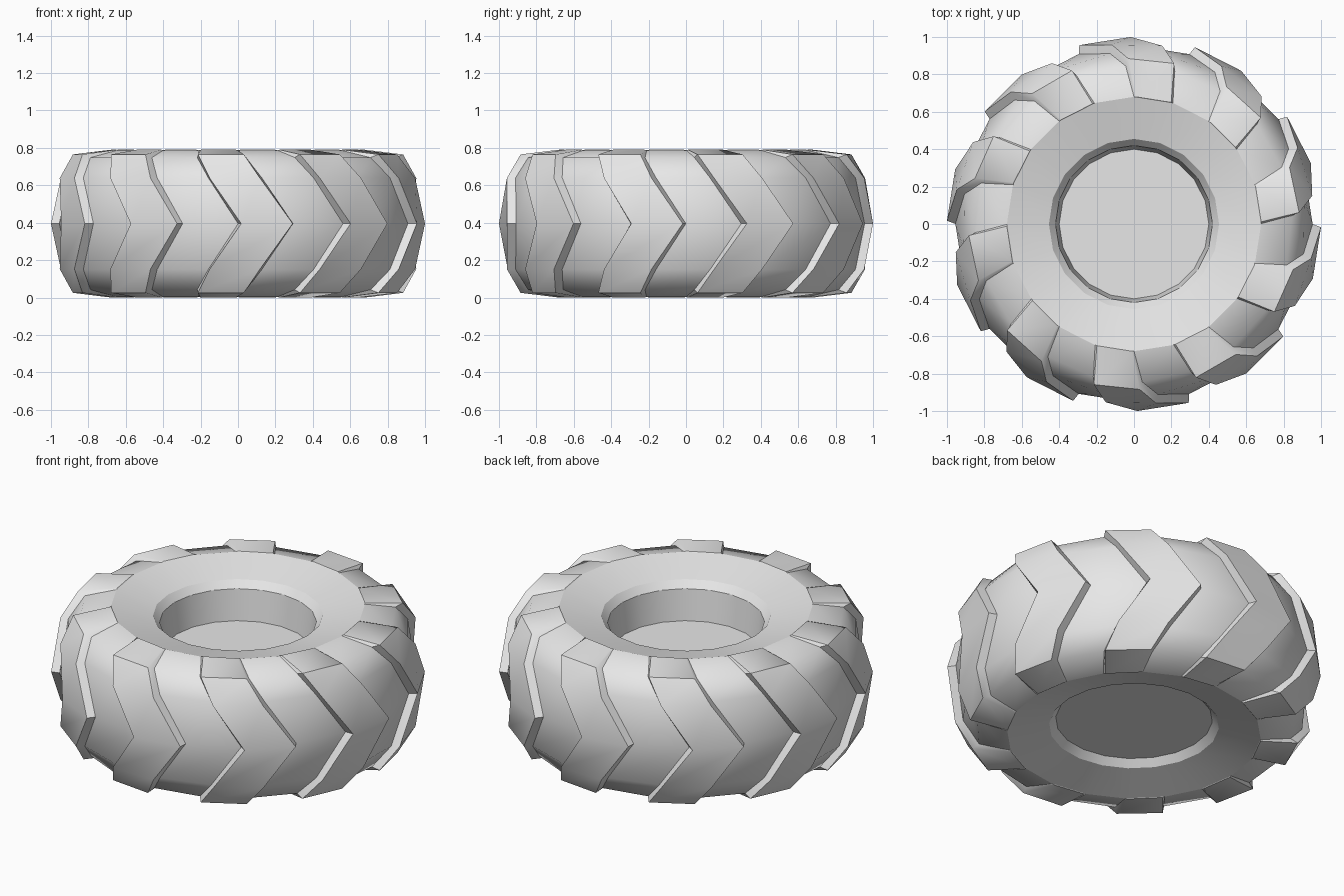
import bpy, bmesh
from math import sin, cos, radians

if "Cube" in bpy.data.objects:
    bpy.data.objects.remove(bpy.data.objects["Cube"])

MID = 0.395      # half of the tyre width
STEP = 18        # angle of one tread column
COUNT = 360 // STEP

grey = bpy.data.materials.new("plain_grey")
grey.use_nodes = True
grey.diffuse_color = (0.8, 0.8, 0.8, 1)
grey.node_tree.nodes["Principled BSDF"].inputs["Base Color"].default_value = (0.8, 0.8, 0.8, 1)


def polar(bm, radius, angle, z):
    a = radians(angle)
    return bm.verts.new((radius * cos(a), radius * sin(a), z))


def finish(name, bm, angle, flip=None):
    """Turn the bmesh into a smooth shaded object; flip gives the wanted normal test."""
    bmesh.ops.recalc_face_normals(bm, faces=bm.faces)
    bm.normal_update()
    if flip and flip(bm):
        bmesh.ops.reverse_faces(bm, faces=bm.faces)
    mesh = bpy.data.meshes.new(name)
    bm.to_mesh(mesh)
    bm.free()
    mesh.materials.append(grey)
    obj = bpy.data.objects.new(name, mesh)
    bpy.context.collection.objects.link(obj)
    bpy.ops.object.select_all(action='DESELECT')
    obj.select_set(True)
    bpy.context.view_layer.objects.active = obj
    bpy.ops.object.shade_smooth_by_angle(angle=radians(angle))
    return obj


def lathe(name, rows, angle, flip, cap=False):
    """Spin rows of (radius, z, twist) round the axle, optionally closing the last ring."""
    bm = bmesh.new()
    rings = [[polar(bm, r, c * STEP + t, z) for c in range(COUNT)] for r, z, t in rows]
    for low, high in zip(rings, rings[1:]):
        for c in range(COUNT):
            d = (c + 1) % COUNT
            bm.faces.new((low[c], low[d], high[d], high[c]))
    if cap:
        bm.faces.new(rings[-1])
    return finish(name, bm, angle, flip)


def mirrored(half):
    """Extend rows given from the middle to the top down to the bottom."""
    below = [(row[0], 2 * MID - row[1], *row[2:]) for row in half[:0:-1]]
    return below + half


def faces_inward(bm):
    return sum(f.normal.x * f.calc_center_median().x +
               f.normal.y * f.calc_center_median().y for f in bm.faces) < 0


def faces_down(bm):
    return sum(f.normal.z for f in bm.faces) < 0


def faces_up(bm):
    return not faces_down(bm)


# Tread body: columns follow the chevron twist
tread = [(0.955, MID, 0), (0.92, 0.64, -10), (0.845, 0.748, -15), (0.68, 0.787, -18)]
lathe("tread_body", mirrored(tread), 45, faces_inward)

# Sidewalls, dished towards the hub
lathe("upper_sidewall", [(0.68, 0.787, 0), (0.455, 0.73, 0)], 30, faces_down)
lathe("lower_sidewall", [(0.68, 0.003, 0), (0.455, 0.06, 0)], 30, faces_up)

# Hub: deep well above, shallow disc below
lathe("upper_hub", [(0.455, 0.73, 0), (0.42, 0.69, 0), (0.4, 0.51, 0)], 28, faces_down, cap=True)
lathe("lower_hub", [(0.455, 0.06, 0), (0.42, 0.1, 0)], 28, faces_up, cap=True)

# Chevron lugs: rows of (top radius, top z, twist, base radius, base z)
outer = [(1.0, MID, 0), (0.965, 0.638, -10), (0.885, 0.765, -15), (0.68, 0.79, -18)]
bm = bmesh.new()
for k in range(COUNT // 2):
    start = STEP * (2 * k + 1)
    rows = []
    for (r, z, t), (base_r, base_z, _) in zip(mirrored(outer), mirrored(tread)):
        a, b = start + t, start + t + STEP
        rows.append([polar(bm, base_r - 0.002, a, base_z), polar(bm, r, a + 1, z),
                     polar(bm, r, b - 1, z), polar(bm, base_r - 0.002, b, base_z)])
    for low, high in zip(rows, rows[1:]):
        for c in range(3):
            bm.faces.new((low[c], low[c + 1], high[c + 1], high[c]))
    bm.faces.new(rows[0])
    bm.faces.new(rows[-1])
finish("tread_lugs", bm, 40, faces_inward)
